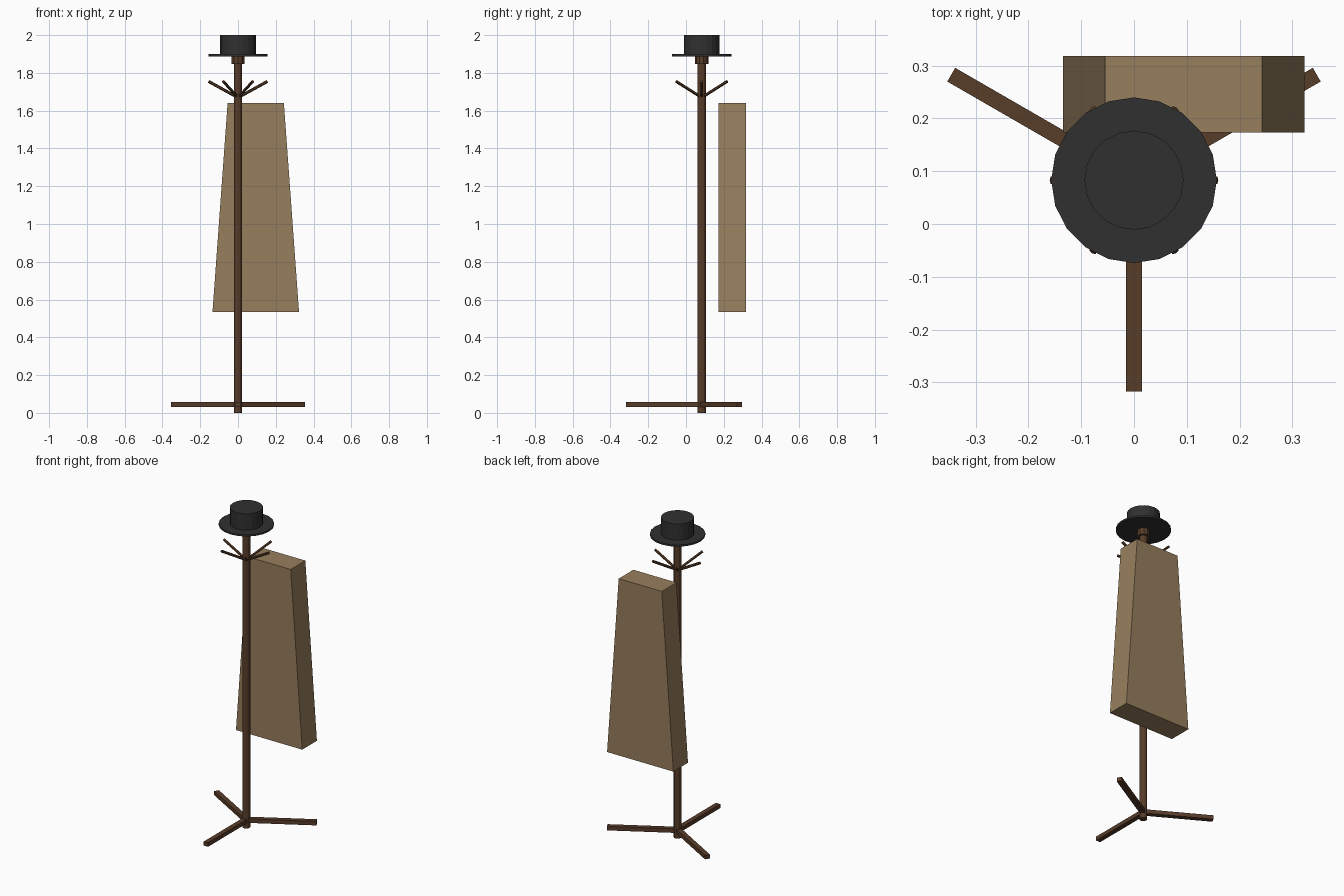
import bpy, math
from mathutils import Vector

if "Cube" in bpy.data.objects:
    bpy.data.objects.remove(bpy.data.objects["Cube"])

CY = 0.083  # pole position in y


def material(name, rgb):
    m = bpy.data.materials.new(name)
    m.diffuse_color = (*rgb, 1)
    m.use_nodes = True
    m.node_tree.nodes["Principled BSDF"].inputs["Base Color"].default_value = m.diffuse_color
    return m


wood = material("dark_wood", (0.095, 0.045, 0.022))
cloth = material("tan_cloth", (0.31, 0.21, 0.11))
felt = material("black_felt", (0.03, 0.03, 0.03))


def rod(name, a, b, r, sides, mat):
    a, b = Vector(a), Vector(b)
    d = b - a
    bpy.ops.mesh.primitive_cylinder_add(vertices=sides, radius=r, depth=d.length,
                                        location=(a + b) / 2)
    o = bpy.context.object
    o.rotation_euler = d.to_track_quat('Z', 'Y').to_euler()
    o.name = name
    o.data.materials.append(mat)
    return o


def box(name, loc, size, mat, turn=0):
    bpy.ops.mesh.primitive_cube_add(size=1, location=loc, rotation=(0, 0, turn))
    o = bpy.context.object
    o.name = name
    for v in o.data.vertices:
        v.co = v.co * Vector(size)
    o.data.materials.append(mat)
    return o


# Pole and top knob
rod("pole", (0, CY, 0), (0, CY, 1.86), 0.022, 12, wood)
rod("knob", (0, CY, 1.847), (0, CY, 1.895), 0.035, 10, wood)

# Three splayed feet
for i in range(3):
    a = math.radians(-90 + 120 * i)
    box(f"foot_{i + 1}", (0.2 * math.cos(a), CY + 0.2 * math.sin(a), 0.045),
        (0.4, 0.03, 0.025), wood, a)

# Six upward-angled hooks
for i in range(6):
    a = math.radians(60 * i)
    c, s = math.cos(a), math.sin(a)
    rod(f"hook_{i + 1}", (0.005 * c, CY + 0.005 * s, 1.672),
        (0.156 * c, CY + 0.156 * s, 1.755), 0.008, 6, wood)

# Hanging coat, flared towards the hem
coat = box("coat", (0.094, 0.2455, 1.0875), (0.458, 0.145, 1.105), cloth)
for v in coat.data.vertices:
    if v.co.z > 0:
        v.co.x *= 0.298 / 0.458

# Hat
rod("hat_brim", (0, CY, 1.888), (0, CY, 1.899), 0.157, 20, felt)
rod("hat_crown", (0, CY, 1.893), (0, CY, 2.0), 0.094, 20, felt)
